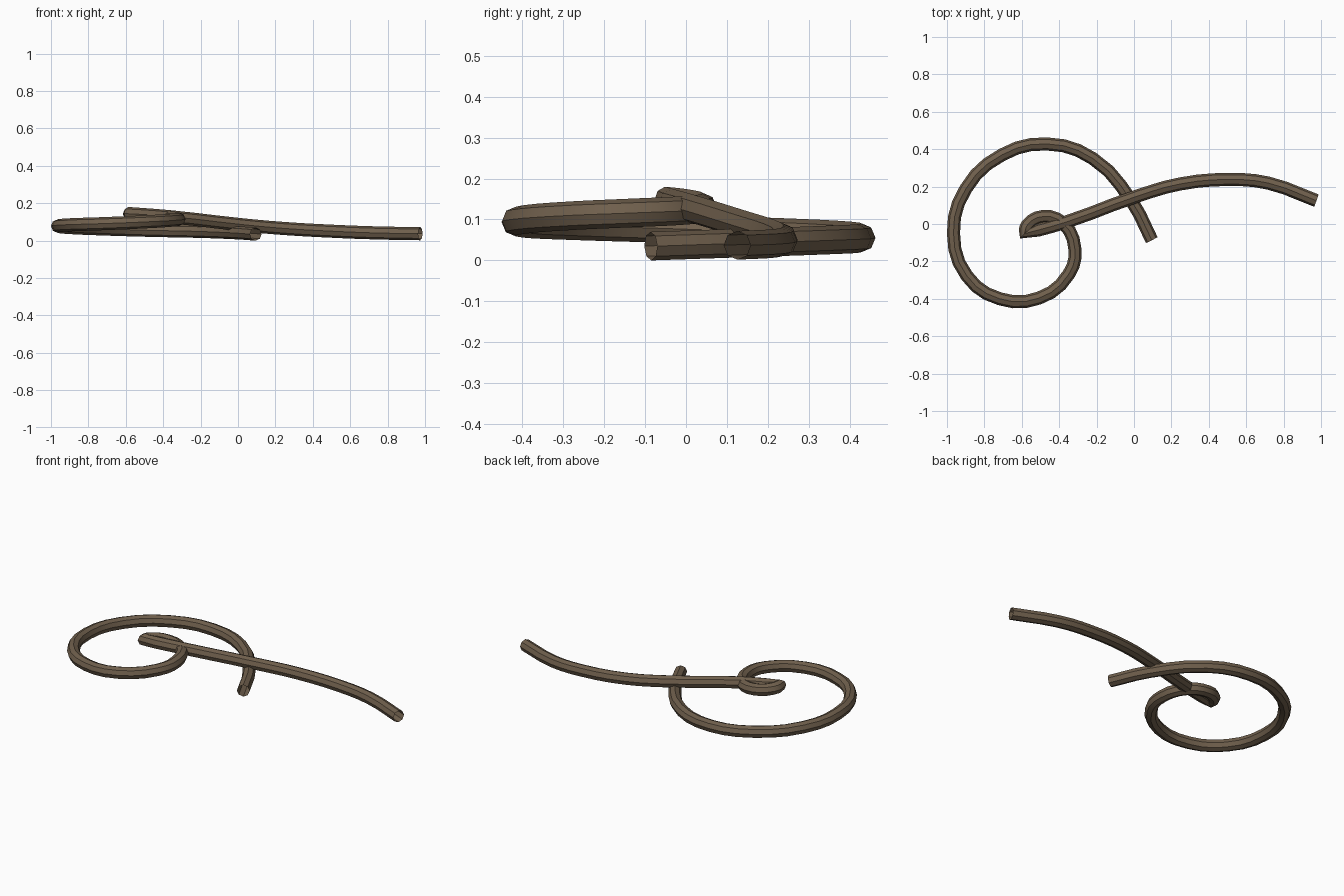
import bpy

# Remove the default cube only
cube = bpy.data.objects.get("Cube")
if cube:
    bpy.data.objects.remove(cube, do_unlink=True)

TUBE_RADIUS = 0.035

# Single brown bark colour
bark = bpy.data.materials.new("bark_brown")
bark.use_nodes = True
brown = (0.16, 0.115, 0.073, 1.0)
bark.diffuse_color = brown
shader = next(n for n in bark.node_tree.nodes if n.type == 'BSDF_PRINCIPLED')
shader.inputs["Base Color"].default_value = brown
shader.inputs["Roughness"].default_value = 0.8

# Wide spiral coil, rising gently from its free end to the inner hook
coil = [
    (0.095, -0.086, 0.035), (-0.01, 0.118, 0.042), (-0.22, 0.35, 0.05),
    (-0.465, 0.428, 0.055), (-0.705, 0.37, 0.062), (-0.9, 0.187, 0.07),
    (-0.965, -0.05, 0.078), (-0.893, -0.278, 0.085), (-0.717, -0.4, 0.091),
    (-0.508, -0.396, 0.1), (-0.348, -0.267, 0.11), (-0.316, -0.134, 0.116),
    (-0.38, 0.005, 0.123), (-0.487, 0.04, 0.13), (-0.57, -0.005, 0.14),
]

# Sharp hook tip, then the long tail sweeping down to the ground
tail = [
    (-0.585, -0.052, 0.145), (-0.364, 0.01, 0.128), (0.02, 0.15, 0.085),
    (0.246, 0.214, 0.065), (0.513, 0.238, 0.05), (0.717, 0.219, 0.042),
    (0.975, 0.125, 0.037),
]


def make_tube(name, path, corner, steps):
    """Sweep an open eight-sided tube along a smooth path with one sharp corner."""
    curve = bpy.data.curves.new(name, 'CURVE')
    curve.dimensions = '3D'
    curve.twist_mode = 'Z_UP'
    curve.resolution_u = steps
    curve.bevel_depth = TUBE_RADIUS
    curve.bevel_resolution = 2
    curve.use_fill_caps = False
    spline = curve.splines.new('BEZIER')
    spline.bezier_points.add(len(path) - 1)
    for index, (knot, position) in enumerate(zip(spline.bezier_points, path)):
        knot.co = position
        kind = 'VECTOR' if index == corner else 'AUTO'
        knot.handle_left_type = knot.handle_right_type = kind
    curve.materials.append(bark)
    tube = bpy.data.objects.new(name, curve)
    bpy.context.scene.collection.objects.link(tube)
    return tube


# One continuous vine
vine = make_tube("curled_vine", coil + tail, corner=len(coil), steps=3)

# Turn the sweep into a smooth-shaded mesh
bpy.ops.object.select_all(action='DESELECT')
vine.select_set(True)
bpy.context.view_layer.objects.active = vine
bpy.ops.object.convert(target='MESH')
bpy.ops.object.shade_smooth_by_angle()
